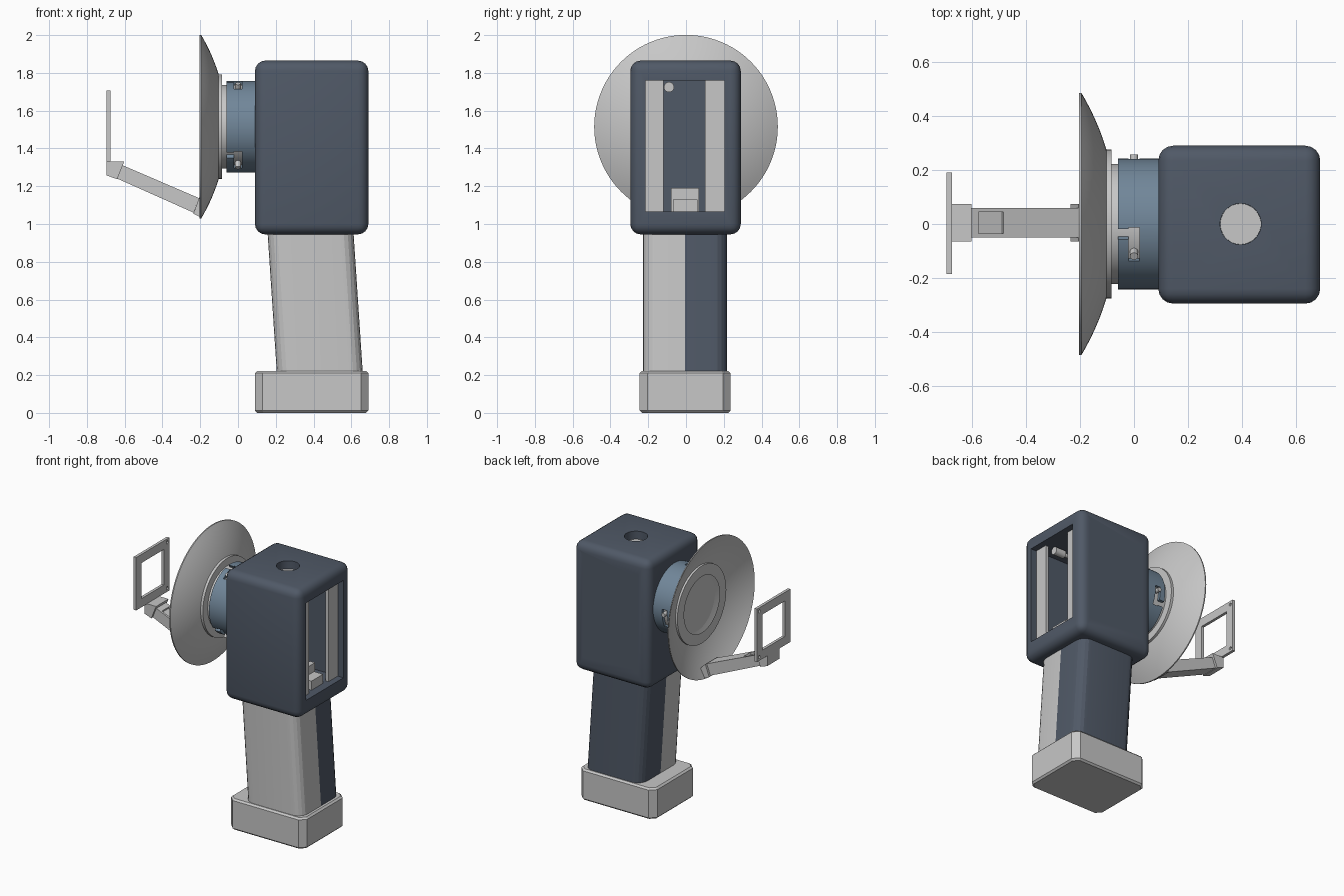
import bpy, bmesh, math
from mathutils import Vector, Matrix

if "Cube" in bpy.data.objects:
    bpy.data.objects.remove(bpy.data.objects["Cube"])


def material(name, rgb):
    m = bpy.data.materials.new(name)
    m.use_nodes = True
    m.diffuse_color = (*rgb, 1)
    m.node_tree.nodes["Principled BSDF"].inputs["Base Color"].default_value = (*rgb, 1)
    return m


DARK = material("dark slate", (0.08, 0.1, 0.135))
LIGHT = material("light grey", (0.57, 0.57, 0.57))
BLUE = material("steel blue", (0.165, 0.24, 0.32))
AXIS_Z = 1.515


def finish(name, bm, mat, smooth=False):
    bmesh.ops.recalc_face_normals(bm, faces=bm.faces)
    me = bpy.data.meshes.new(name)
    bm.to_mesh(me)
    bm.free()
    ob = bpy.data.objects.new(name, me)
    bpy.context.collection.objects.link(ob)
    me.materials.append(mat)
    if smooth:
        activate(ob)
        bpy.ops.object.shade_smooth_by_angle(angle=math.radians(30))
    return ob


def activate(ob):
    bpy.ops.object.select_all(action='DESELECT')
    ob.select_set(True)
    bpy.context.view_layer.objects.active = ob


def box(name, lo, hi, mat):
    bm = bmesh.new()
    bmesh.ops.create_cube(bm, size=1)
    lo, hi = Vector(lo), Vector(hi)
    for v in bm.verts:
        v.co = (lo + hi) / 2 + Vector(a * b for a, b in zip(v.co, hi - lo))
    return finish(name, bm, mat)


def rod(name, start, end, r, mat, sides=24):
    start, end = Vector(start), Vector(end)
    d = end - start
    bm = bmesh.new()
    bmesh.ops.create_cone(bm, cap_ends=True, segments=sides, radius1=r, radius2=r, depth=d.length)
    turn = d.to_track_quat('Z', 'Y').to_matrix().to_4x4()
    bm.transform(Matrix.Translation((start + end) / 2) @ turn)
    return finish(name, bm, mat, True)


def revolve(name, profile, mat, steps=96):
    # profile of (x, radius) points turned about the lens axis
    bm = bmesh.new()
    vs = [bm.verts.new((x, 0, r)) for x, r in profile]
    es = [bm.edges.new(p) for p in zip(vs, vs[1:])]
    bmesh.ops.spin(bm, geom=vs + es, cent=(0, 0, 0), axis=(1, 0, 0),
                   angle=2 * math.pi, steps=steps)
    bmesh.ops.remove_doubles(bm, verts=bm.verts, dist=1e-5)
    bm.transform(Matrix.Translation((0, 0, AXIS_Z)))
    return finish(name, bm, mat, True)


def side_extrude(name, points, y0, y1, mat):
    # (x, z) outline pushed along y
    bm = bmesh.new()
    f = bm.faces.new([bm.verts.new((x, y0, z)) for x, z in points])
    new = bmesh.ops.extrude_face_region(bm, geom=[f])["geom"]
    bmesh.ops.translate(bm, vec=(0, y1 - y0, 0),
                        verts=[v for v in new if isinstance(v, bmesh.types.BMVert)])
    return finish(name, bm, mat)


def bevel(ob, width, segments, rule=lambda a, b: True):
    bm = bmesh.new()
    bm.from_mesh(ob.data)
    edges = [e for e in bm.edges if rule(e.verts[0].co, e.verts[1].co)]
    bmesh.ops.bevel(bm, geom=edges, offset=width, segments=segments, profile=0.5, affect='EDGES')
    bm.to_mesh(ob.data)
    bm.free()


def cut(ob, *cutters):
    for c in cutters:
        mod = ob.modifiers.new("cut", 'BOOLEAN')
        mod.operation, mod.solver, mod.object = 'DIFFERENCE', 'EXACT', c
        activate(ob)
        bpy.ops.object.modifier_apply(modifier=mod.name)
        bpy.data.objects.remove(c)


def upright(a, b):
    return abs(a.z - b.z) > 0.1


# hollow housing with window, top socket and rear screw holes
body = box("housing", (0.09, -0.295, 0.945), (0.69, 0.29, 1.865), DARK)
bevel(body, 0.055, 4)
cut(body, box("c", (0.14, -0.215, 1.065), (0.8, 0.205, 1.76), DARK),
    rod("c", (0.395, 0, 1.8), (0.395, 0, 1.9), 0.076, DARK, 48))
for x in (0.19, 0.6):
    for z in (1.065, 1.745):
        cut(body, rod("c", (x, 0.25, z), (x, 0.35, z), 0.017, DARK, 16))
activate(body)
bpy.ops.object.shade_smooth_by_angle(angle=math.radians(30))
revolve_floor = rod("top_socket_floor", (0.395, 0, 1.795), (0.395, 0, 1.808), 0.0755, LIGHT, 48)

# parts seen in the window
for name, y0, y1 in (("right_window_plate", -0.215, -0.12), ("left_window_plate", 0.1, 0.205)):
    box(name, (0.62, y0, 1.065), (0.645, y1, 1.76), LIGHT)
box("connector_back", (0.52, -0.08, 1.065), (0.56, 0.07, 1.19), LIGHT)
box("connector_front", (0.56, -0.07, 1.065), (0.63, 0.06, 1.13), LIGHT)
rod("window_knob", (0.52, -0.09, 1.725), (0.6, -0.09, 1.725), 0.027, LIGHT)
rod("knob_stem", (0.14, -0.09, 1.725), (0.52, -0.09, 1.725), 0.014, LIGHT)

# two-tone slanted grip
grip = box("grip", (0.205, -0.228, 0.2), (0.66, 0.218, 0.96), LIGHT)
bevel(grip, 0.075, 5, upright)
bm = bmesh.new()
bm.from_mesh(grip.data)
bmesh.ops.bisect_plane(bm, geom=bm.verts[:] + bm.edges[:] + bm.faces[:],
                       plane_co=(0, -0.005, 0), plane_no=(0, 1, 0))
for f in bm.faces:
    f.material_index = int(f.calc_center_median().y > -0.005)
for v in bm.verts:
    v.co.x -= (v.co.z - 0.22) * 0.066
bm.to_mesh(grip.data)
bm.free()
grip.data.materials.append(DARK)
activate(grip)
bpy.ops.object.shade_smooth_by_angle(angle=math.radians(12))

# foot block
foot = box("foot", (0.09, -0.245, 0), (0.69, 0.235, 0.222), LIGHT)
bevel(foot, 0.04, 1, upright)
bevel(foot, 0.012, 1, lambda a, b: abs(a.z - b.z) < 0.01)

# bayonet mount: inner core, slotted sleeve, three pins
revolve("mount_core", [(0.1, 0), (0.1, 0.222), (-0.09, 0.222), (-0.09, 0)], LIGHT)
sleeve = revolve("mount_sleeve", [(0.1, 0.215), (0.1, 0.242), (-0.06, 0.242),
                                  (-0.06, 0.215), (0.1, 0.215)], BLUE)
for i in range(3):
    spin = Matrix.Translation((0, 0, AXIS_Z)) @ Matrix.Rotation(math.radians(27.6 + 120 * i), 4, 'X')
    entry = box("c", (-0.1, 0.075, 0.18), (0.02, 0.11, 0.28), BLUE)
    entry.data.transform(Matrix.Rotation(math.radians(4), 4, 'X'))
    track = box("c", (-0.02, -0.03, 0.18), (0.02, 0.1, 0.28), BLUE)
    for c in (entry, track):
        c.data.transform(Matrix.Translation((0, 0, AXIS_Z)) @
                         Matrix.Rotation(math.radians(27.6 + 120 * i), 4, 'X') @
                         Matrix.Scale(-1, 4, (0, 1, 0)) @ Matrix.Scale(-1, 4, (0, 1, 0)))
    cut(sleeve, entry, track)
    rod(f"bayonet_pin_{i + 1}", spin @ Vector((0, 0, 0.2)), spin @ Vector((0, 0, 0.258)),
        0.015, LIGHT, 16)

# dish: collar and shallow spherical bowl
revolve("dish_collar", [(-0.084, 0), (-0.084, 0.276), (-0.125, 0.276), (-0.125, 0.2)], LIGHT)
R, RIM, T = 0.95, 0.486, 0.008
rise = math.asin(RIM / R)
arc = [(R * math.cos(rise * t / 16), R * math.sin(rise * t / 16)) for t in range(17)]
shift = -0.203 - R * math.cos(rise)
inner = [(x + shift, r) for x, r in arc]
outer = [(x + shift + T, r) for x, r in reversed(arc)]
revolve("dish", inner + outer, LIGHT)

# arm from the dish rim to the target frame
arm = side_extrude("arm", [(-0.614, 1.312), (-0.206, 1.137), (-0.235, 1.06), (-0.645, 1.243)],
                   -0.05, 0.06, LIGHT)
pocket = box("c", (-0.05, -0.035, -0.015), (0.05, 0.045, 0.05), LIGHT)
pocket.data.transform(Matrix.Translation((-0.53, 0, 1.275)) @
                      Matrix.Rotation(math.radians(23.2), 4, 'Y'))
cut(arm, pocket)
side_extrude("arm_clip", [(-0.205, 1.14), (-0.236, 1.055), (-0.2, 1.037), (-0.165, 1.1)],
             -0.065, 0.075, LIGHT)
side_extrude("frame_bracket", [(-0.695, 1.332), (-0.602, 1.332), (-0.64, 1.237), (-0.695, 1.257)],
             -0.065, 0.075, LIGHT)

# square target frame with corner holes
frame = box("target_frame", (-0.695, -0.185, 1.33), (-0.675, 0.19, 1.708), LIGHT)
cut(frame, box("c", (-0.8, -0.123, 1.392), (-0.6, 0.128, 1.646), LIGHT))
for y in (-0.16, 0.165):
    for z in (1.355, 1.683):
        cut(frame, rod("c", (-0.8, y, z), (-0.6, y, z), 0.011, LIGHT, 12))
